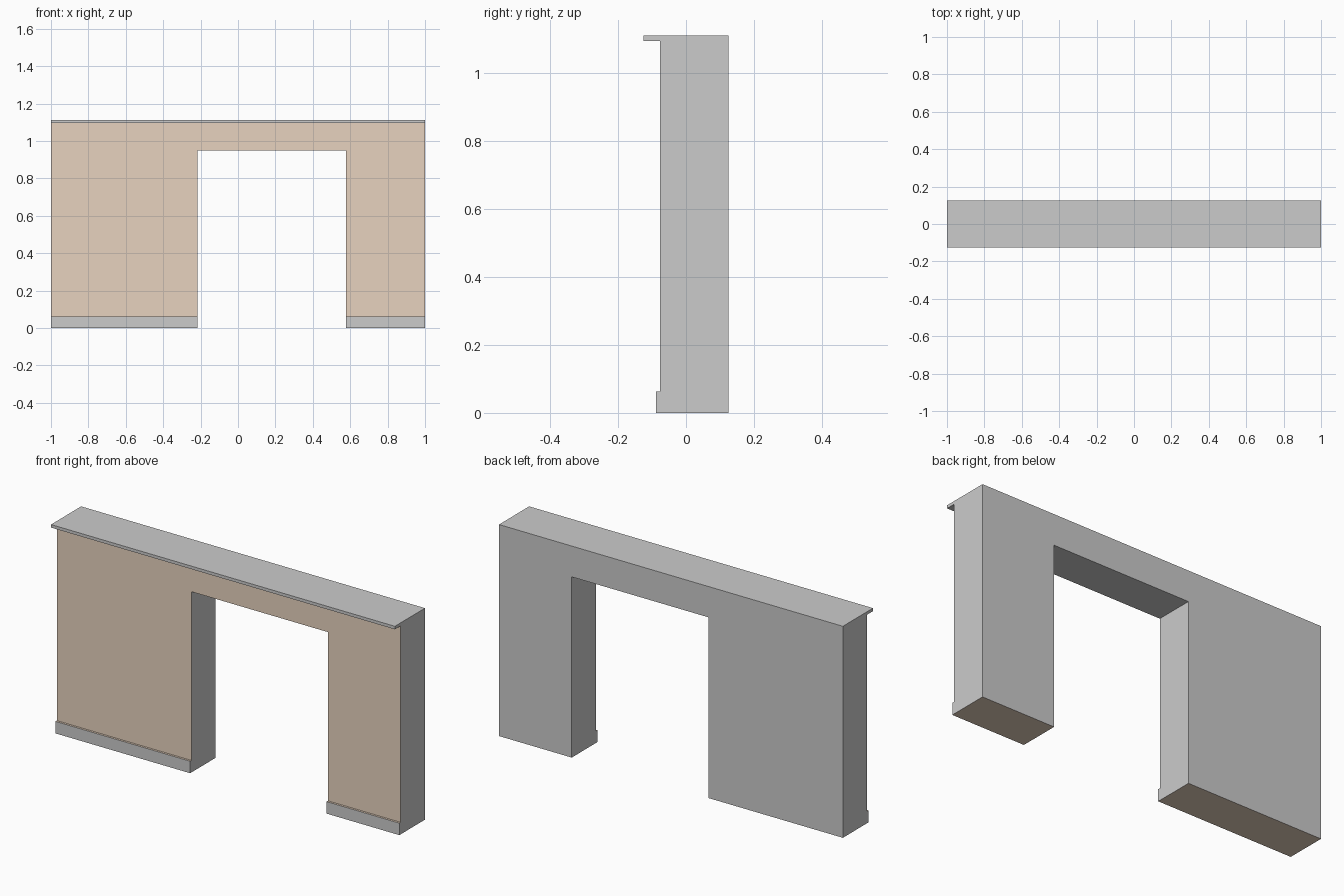
import bpy, bmesh

if "Cube" in bpy.data.objects:
    bpy.data.objects.remove(bpy.data.objects["Cube"])

HALF_LENGTH = 1.0
BACK, WALL, SKIRT, LEDGE = 0.125, -0.077, -0.088, -0.125
SKIRT_TOP, LEDGE_BOTTOM, TOP = 0.063, 1.096, 1.112
DOOR_LEFT, DOOR_RIGHT, DOOR_TOP = -0.217, 0.577, 0.95


def extrude_profile(name, points, x0, x1, painted=()):
    """Extrude a closed (y, z) profile along x; painted edges use slot 1."""
    bm = bmesh.new()
    a = [bm.verts.new((x0, y, z)) for y, z in points]
    b = [bm.verts.new((x1, y, z)) for y, z in points]
    bm.faces.new(a)
    bm.faces.new(b[::-1])
    n = len(points)
    for i in range(n):
        j = (i + 1) % n
        face = bm.faces.new((a[i], a[j], b[j], b[i]))
        face.material_index = 1 if i in painted else 0
    bmesh.ops.recalc_face_normals(bm, faces=bm.faces[:])
    mesh = bpy.data.meshes.new(name)
    mesh.materials.append(None)
    if painted:
        tan = bpy.data.materials.new("tan_plaster")
        tan.diffuse_color = (0.80, 0.65, 0.52, 1)
        tan.use_nodes = True
        tan.node_tree.nodes["Principled BSDF"].inputs["Base Color"].default_value = tan.diffuse_color
        mesh.materials.append(tan)
    bm.to_mesh(mesh)
    bm.free()
    obj = bpy.data.objects.new(name, mesh)
    bpy.context.collection.objects.link(obj)
    return obj


# Wall with skirting at the foot and a thin ledge at the top;
# the underside, skirting top and wall front are tan
wall = extrude_profile("doorway_wall", [
    (BACK, 0), (SKIRT, 0), (SKIRT, SKIRT_TOP), (WALL, SKIRT_TOP),
    (WALL, LEDGE_BOTTOM), (LEDGE, LEDGE_BOTTOM), (LEDGE, TOP), (BACK, TOP),
], -HALF_LENGTH, HALF_LENGTH, painted=(0, 2, 3))

# Off-centre door opening
cutter = extrude_profile("door_opening_cutter", [
    (-0.5, -0.5), (0.5, -0.5), (0.5, DOOR_TOP), (-0.5, DOOR_TOP),
], DOOR_LEFT, DOOR_RIGHT)
cutter.hide_render = True
cutter.hide_viewport = True

cut = wall.modifiers.new("door_opening", 'BOOLEAN')
cut.operation = 'DIFFERENCE'
cut.solver = 'EXACT'
cut.object = cutter
